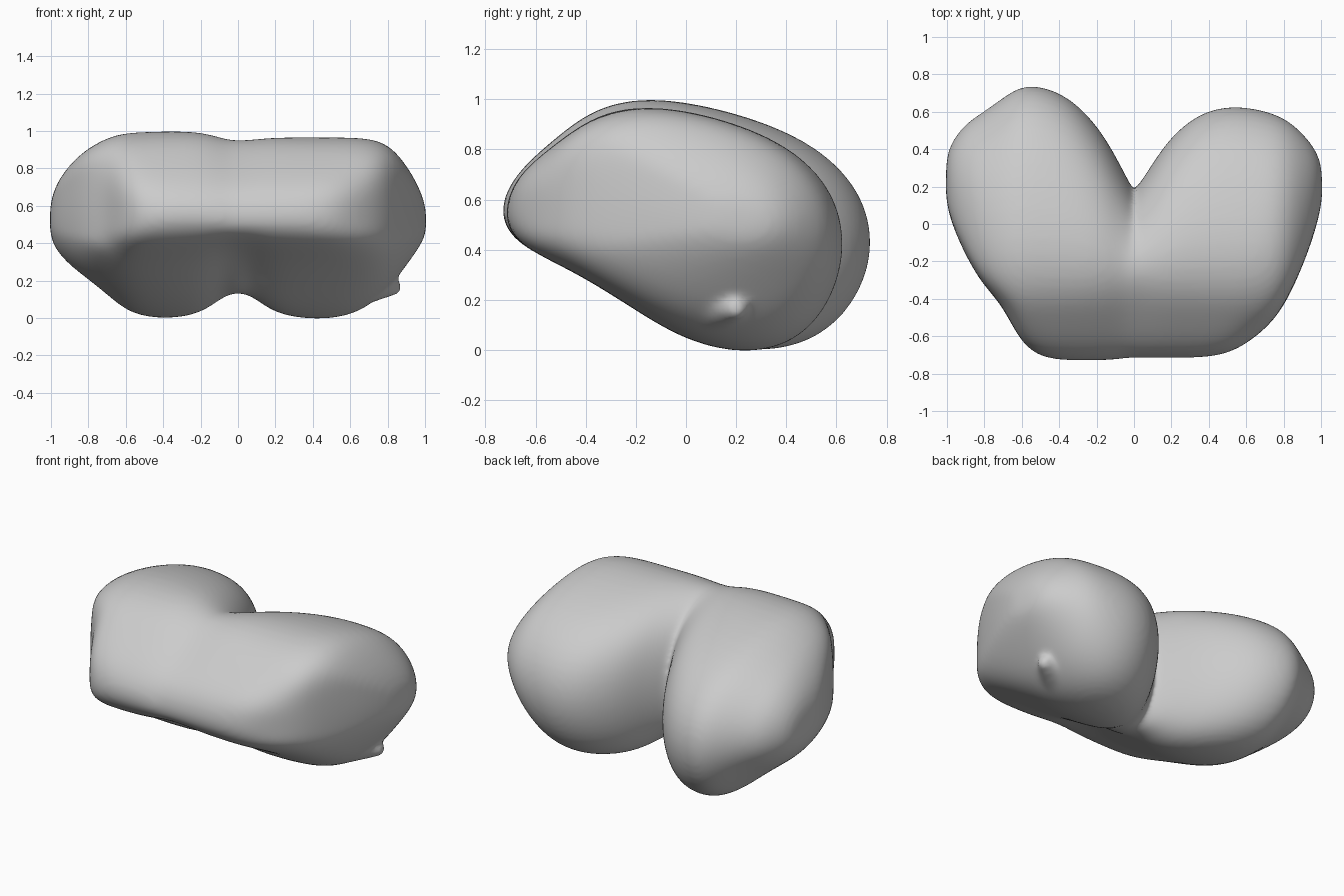
import bpy, bmesh, math
from mathutils import Vector

cube = bpy.data.objects.get("Cube")
if cube:
    bpy.data.objects.remove(cube, do_unlink=True)

# One plain grey for the whole form
grey = bpy.data.materials.new("soft grey")
grey.use_nodes = True
colour = (0.6, 0.6, 0.6, 1)
grey.diffuse_color = colour
grey.node_tree.nodes["Principled BSDF"].inputs["Base Color"].default_value = colour

# Side outline of a lobe (y, z), sloping underside and blunt nose
PROFILE = [(-.72, .58), (-.71, .5), (-.64, .42), (-.42, .32), (-.2, .18), (0, .06), (.22, 0),
           (.42, .03), (.56, .17), (.63, .39), (.59, .61), (.44, .78), (.2, .895),
           (-.12, .97), (-.35, .93), (-.5, .82), (-.66, .69)]

# Stations across the width: x, front y, back y, bottom z, top z
STATIONS = [(-.985, .12, .36, .44, .62), (-.96, .01, .44, .37, .72), (-.89, -.15, .54, .29, .83),
            (-.8, -.31, .6, .22, .915), (-.69, -.42, .68, .13, .97), (-.6, -.61, .74, .05, .99),
            (-.5, -.7, .74, .01, .995), (-.35, -.73, .68, 0, 1), (-.2, -.725, .52, .03, .995),
            (-.1, -.71, .34, .11, .965), (-.04, -.7, .22, .135, .95),
            (0, -.7, .15, .14, .95), (.04, -.7, .21, .135, .95), (.1, -.7, .3, .11, .955),
            (.2, -.7, .46, .03, .965), (.35, -.7, .59, 0, .965), (.5, -.68, .63, 0, .965),
            (.63, -.6, .62, .03, .965), (.75, -.49, .59, .11, .955), (.84, -.33, .54, .22, .9),
            (.94, -.08, .43, .36, .74), (.985, .1, .33, .44, .61)]
NOSE_Y, NOSE_Z = -.3, .5


def section(x, front, back, low, high):
    """Cut the side outline off at the front, squeeze it at the back,
    and round it towards the ends."""
    roundness = .6 * max(0, (abs(x) - .55) / .45) ** 1.5
    pivot = max(NOSE_Y, front)
    centre = Vector(((front + back) / 2, (low + high) / 2))
    half = Vector(((back - front) / 2, (high - low) / 2))
    points = []
    for y, z in PROFILE:
        if y < NOSE_Y:
            y = max(y, front)
        else:
            y = pivot + (y - NOSE_Y) * (back - pivot) / (.63 - NOSE_Y)
        if z < NOSE_Z:
            z = NOSE_Z + (z - NOSE_Z) * (NOSE_Z - low) / NOSE_Z
        else:
            z = NOSE_Z + (z - NOSE_Z) * (high - NOSE_Z) / (.97 - NOSE_Z)
        arm = Vector(((y - centre.x) / half.x, (z - centre.y) / half.y))
        arm = arm.lerp(arm.normalized(), roundness)
        points.append((x, centre.x + arm.x * half.x, centre.y + arm.y * half.y))
    return points


def add_object(name, bm):
    bmesh.ops.recalc_face_normals(bm, faces=bm.faces)
    mesh = bpy.data.meshes.new(name)
    bm.to_mesh(mesh)
    bm.free()
    obj = bpy.data.objects.new(name, mesh)
    bpy.context.collection.objects.link(obj)
    mesh.materials.append(grey)
    return obj


def activate(obj):
    bpy.ops.object.select_all(action='DESELECT')
    obj.select_set(True)
    bpy.context.view_layer.objects.active = obj


# Two lobed body, lofted from side to side
bm = bmesh.new()
rings = [[bm.verts.new(p) for p in section(*s)] for s in STATIONS]
for a, b in zip(rings, rings[1:]):
    for i in range(len(a)):
        j = (i + 1) % len(a)
        bm.faces.new((a[i], a[j], b[j], b[i]))
for ring in (rings[0], rings[-1]):
    centre = sum((v.co for v in ring), Vector()) / len(ring)
    tip = bm.verts.new(centre + Vector((math.copysign(.004, centre.x), 0, 0)))
    for i in range(len(ring)):
        bm.faces.new((ring[i], ring[(i + 1) % len(ring)], tip))
body = add_object("lobed_body", bm)
activate(body)
subdivide = body.modifiers.new("rounding", 'SUBSURF')
subdivide.levels = 2
swell = body.modifiers.new("swell", 'DISPLACE')
swell.strength = .018
swell.mid_level = 0
bpy.ops.object.modifier_apply(modifier=subdivide.name)
bpy.ops.object.modifier_apply(modifier=swell.name)

# Small nub low on the left side, a chain of shrinking balls
bm = bmesh.new()
root, end = Vector((.64, .12, .21)), Vector((.83, .2, .165))
steps = 8
for k in range(steps + 1):
    t = k / steps
    ball = bmesh.ops.create_icosphere(bm, subdivisions=3, radius=.145 - .1 * t)
    bmesh.ops.translate(bm, verts=ball["verts"], vec=root.lerp(end, t))
nub = add_object("side_nub", bm)

# Fuse the nub into the body and soften the joins
activate(body)
nub.select_set(True)
bpy.ops.object.join()
remesh = body.modifiers.new("fuse", 'REMESH')
remesh.mode = 'VOXEL'
remesh.voxel_size = .016
soften = body.modifiers.new("soften", 'SMOOTH')
soften.factor = .5
soften.iterations = 12
bpy.ops.object.modifier_apply(modifier=remesh.name)
bpy.ops.object.modifier_apply(modifier=soften.name)
bpy.ops.object.shade_smooth()
